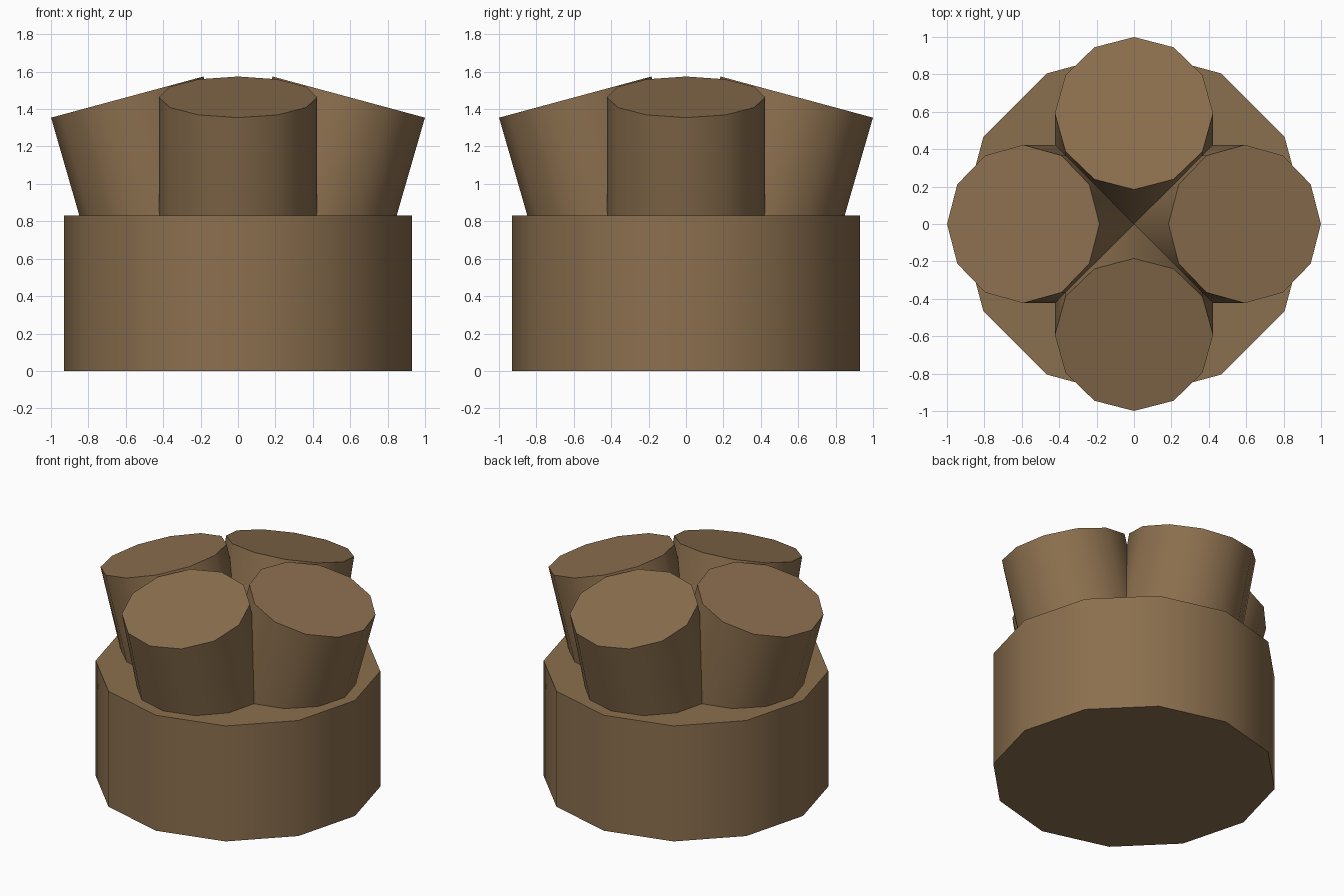
import bpy, bmesh, math
from mathutils import Matrix

if "Cube" in bpy.data.objects:
    bpy.data.objects.remove(bpy.data.objects["Cube"])

brown = bpy.data.materials.new("brown")
brown.diffuse_color = (0.26, 0.16, 0.077, 1)
brown.use_nodes = True
brown.node_tree.nodes["Principled BSDF"].inputs["Base Color"].default_value = brown.diffuse_color


def drum(name, radius, length, matrix):
    """Twelve-sided cylinder whose top cap is centred on the matrix origin."""
    bm = bmesh.new()
    bmesh.ops.create_cone(bm, cap_ends=True, segments=12, radius1=radius,
                          radius2=radius, depth=length,
                          matrix=matrix @ Matrix.Translation((0, 0, -length / 2)))
    mesh = bpy.data.meshes.new(name)
    bm.to_mesh(mesh)
    bm.free()
    mesh.materials.append(brown)
    obj = bpy.data.objects.new(name, mesh)
    bpy.context.collection.objects.link(obj)
    bpy.ops.object.select_all(action='DESELECT')
    obj.select_set(True)
    bpy.context.view_layer.objects.active = obj
    bpy.ops.object.shade_smooth_by_angle(angle=math.radians(40))
    return obj


# Wide base
drum("base", 0.93, 0.83, Matrix.Translation((0, 0, 0.83)))

# Four stubs leaning outward, slightly flattened in height, sunk into the base
lean = (Matrix.Translation((0.592, 0, 1.464))
        @ Matrix.Diagonal((1, 1, 0.967, 1))
        @ Matrix.Rotation(math.radians(15.6), 4, 'Y'))
for i, side in enumerate(("right", "back", "left", "front")):
    turn = Matrix.Rotation(i * math.pi / 2, 4, 'Z')
    drum("stub_" + side, 0.423, 1.2, turn @ lean)
